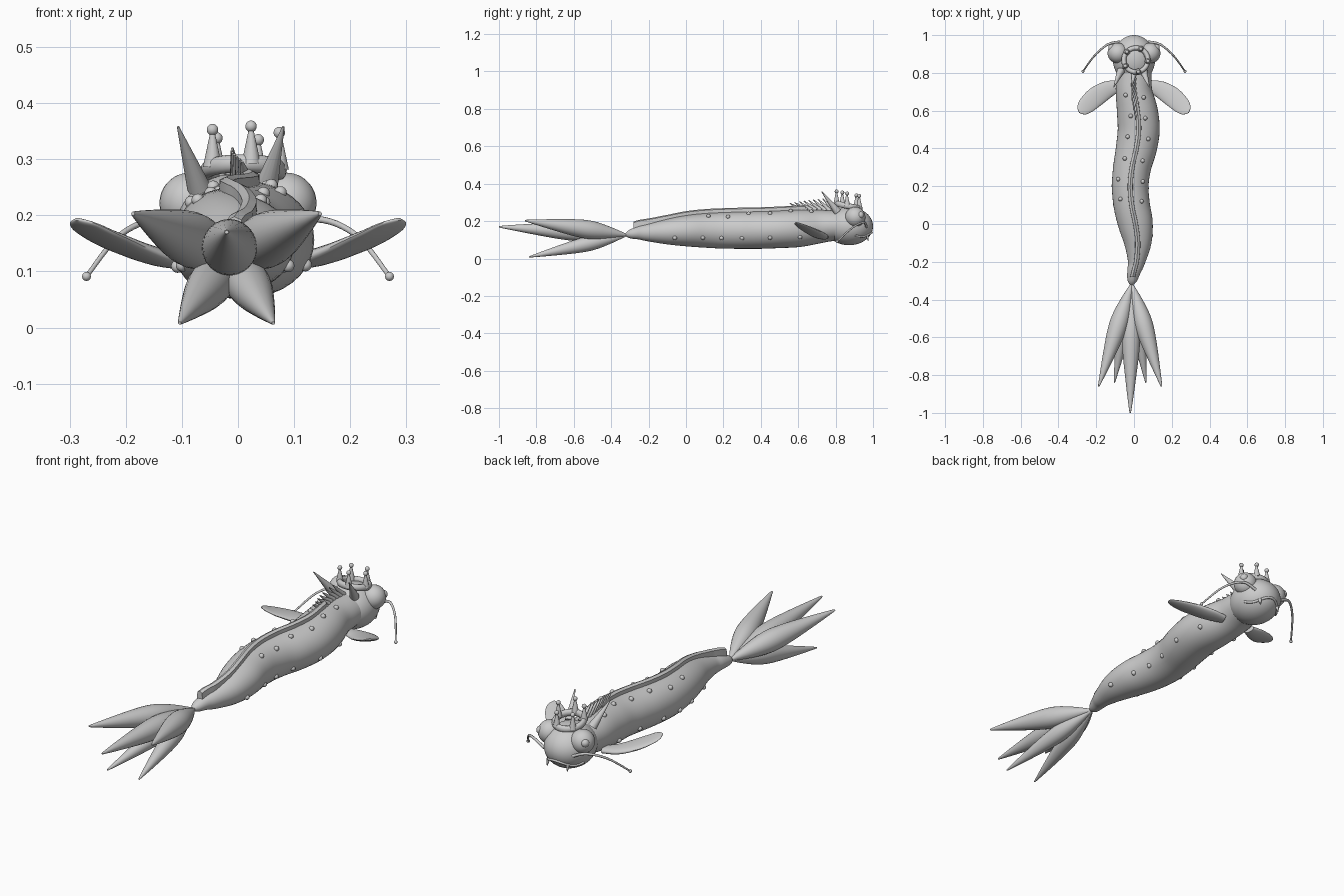
import bpy, bmesh, math
from mathutils import Vector

if "Cube" in bpy.data.objects:
    bpy.data.objects.remove(bpy.data.objects["Cube"])

grey = bpy.data.materials.new("plain_grey")
grey.diffuse_color = (0.6, 0.6, 0.6, 1)
grey.use_nodes = True
grey.node_tree.nodes["Principled BSDF"].inputs["Base Color"].default_value = grey.diffuse_color


def finish(name, bm, angle=50):
    bmesh.ops.recalc_face_normals(bm, faces=bm.faces)
    me = bpy.data.meshes.new(name)
    bm.to_mesh(me)
    bm.free()
    ob = bpy.data.objects.new(name, me)
    bpy.context.collection.objects.link(ob)
    me.materials.append(grey)
    bpy.ops.object.select_all(action='DESELECT')
    ob.select_set(True)
    bpy.context.view_layer.objects.active = ob
    bpy.ops.object.shade_smooth_by_angle(angle=math.radians(angle))
    return ob


def spline(rows, t):
    """Catmull-Rom sample of rows at t in 0..len-1"""
    i = min(int(t), len(rows) - 2)
    u = t - i
    a, b, c, d = (rows[max(0, min(len(rows) - 1, i + k))] for k in (-1, 0, 1, 2))
    return [q + 0.5 * u * (r - p + u * (2*p - 5*q + 4*r - s + u * (3*(q - r) + s - p)))
            for p, q, r, s in zip(a, b, c, d)]


def skin(bm, rings):
    loops = [[bm.verts.new(p) for p in ring] for ring in rings]
    n = len(loops[0])
    for a, b in zip(loops, loops[1:]):
        for i in range(n):
            bm.faces.new((a[i], a[(i+1) % n], b[(i+1) % n], b[i]))
    bm.faces.new(loops[0])
    bm.faces.new(loops[-1])


def sweep(name, rows, steps=4, sides=24, flat=False):
    """Rows: x, y, z, half width, half height"""
    m = (len(rows) - 1) * steps
    pts = [spline(rows, k / steps) for k in range(m + 1)]
    rings = []
    for k, p in enumerate(pts):
        c = Vector(p[:3])
        d = (Vector(pts[min(m, k+1)][:3]) - Vector(pts[max(0, k-1)][:3])).normalized()
        side = d.cross(Vector((0, 0, 1))).normalized()
        up = side.cross(d)
        w, h = max(p[3], .002), max(p[4], .002)
        rings.append([c + side * w * math.cos(a) + up * h * math.sin(a)
                      for a in (2 * math.pi * i / sides for i in range(sides))])
    bm = bmesh.new()
    skin(bm, rings)
    return finish(name, bm)


def ball(name, loc, r, scale=(1, 1, 1), seg=20):
    bm = bmesh.new()
    bmesh.ops.create_uvsphere(bm, u_segments=seg, v_segments=seg * 2 // 3, radius=r)
    for v in bm.verts:
        v.co = Vector(loc) + Vector(a * b for a, b in zip(v.co, scale))
    return finish(name, bm)


def cone(name, a, b, r, r2=.001):
    return sweep(name, [(*a, r, r), (*b, r2, r2)], 1, 14)


# Winding body: y, x, z, half width, half height
BODY = [(-.325, -.012, .125, .006, .006), (-.30, -.01, .13, .025, .023),
        (-.25, 0, .137, .036, .036), (-.2, .013, .138, .046, .047),
        (-.1, .02, .143, .073, .068), (0, .008, .148, .092, .083),
        (.1, -.012, .15, .096, .092), (.2, -.02, .15, .097, .097),
        (.3, -.01, .151, .10, .099), (.4, .012, .152, .108, .10),
        (.5, .025, .156, .111, .10), (.6, .017, .161, .108, .10),
        (.7, 0, .17, .097, .091), (.78, 0, .175, .093, .082), (.86, 0, .175, .09, .08)]
sweep("body", [(x, y, z, w, h) for y, x, z, w, h in BODY], 4, 36)


def at(y):
    """Body row at a given y"""
    for i, (a, b) in enumerate(zip(BODY, BODY[1:])):
        if y <= b[0]:
            return spline(BODY, i + (y - a[0]) / (b[0] - a[0]))
    return BODY[-1]


# Ridge along the back
bm = bmesh.new()
rings = []
for k in range(61):
    y = -.28 + .92 * k / 60
    _, x, z, w, h = at(y)
    t = z + h
    top = t + .022 + .014 * max(0, 1 - k / 12)
    rings.append([(x - .014, y, t - .02), (x + .014, y, t - .02),
                  (x + .013, y, top - .006), (x, y, top), (x - .013, y, top - .006)])
skin(bm, rings)
finish("back_ridge", bm, 40)

# Spines leaning back behind the crown
for k in range(8):
    y = .60 + .025 * k
    _, x, z, w, h = at(y)
    cone("back_spine", (x, y + .02, z + h - .005), (x - .01, y - .045, z + h + .035 + .004 * k), .014)

# Warts on the flanks: y, angle from horizontal
for s in (1, -1):
    for y, deg in [(-.06, -28), (.09, -25), (.19, -25), (.3, -25), (.45, -25), (.61, -28),
                   (.12, 55), (.225, 48), (.335, 62), (.45, 60), (.56, 70), (.67, 62)]:
        y += .012 * (s < 0)
        _, x, z, w, h = at(y)
        a = math.radians(deg)
        ball("wart", (x + s * w * math.cos(a), y, z + h * math.sin(a)), .0115, seg=12)

# Tail fan of five pointed lobes
root = Vector((-.012, -.315, .125))
for tip, g in [((-.187, -.86, .203), 1), ((.146, -.86, .203), 1), ((-.104, -.84, .008), .8),
               ((.063, -.84, .008), .8), ((-.02, -1.0, .17), 1.0)]:
    d = Vector(tip) - root
    sweep("tail_lobe", [(*(root + d * t), r * g, r * g) for t, r in
                        [(0, .005), (.17, .031), (.34, .048), (.5, .046), (.75, .027), (.97, .007), (1, .003)]], 4, 24)

# Head
ball("head", (0, .872, .173), 1, (.112, .128, .102), 36)


def on_head(a, z):
    f = math.sqrt(1 - ((z - .173) / .102) ** 2)
    return (.112 * f * math.sin(a), .872 + .128 * f * math.cos(a), z)


# Lips and fangs
lips = []
for k in range(13):
    a = math.radians(-72 + 12 * k)
    lips.append((*on_head(a, .128 + .012 * math.cos(a * 3.5)), .006, .006))
sweep("lips", lips, 2, 10)

for s in (1, -1):
    x, y, z = on_head(s * .55, .125)
    cone("fang", (x, y, z), (x * 1.03, y + .006, z - .03), .009)
    # Bulging eyes with raised pupils
    ball("eye", (s * .086, .905, .222), .054, seg=28)
    ball("pupil", (s * .117, .932, .232), .0195)
    # Whiskers with bead ends
    sweep("whisker", [(s * .075, .965, .17, .007, .007), (s * .14, .95, .193, .006, .006),
                      (s * .21, .89, .165, .005, .005), (s * .27, .808, .091, .004, .004)], 6, 10)
    ball("whisker_bead", (s * .27, .808, .091), .008, seg=12)
    # Side fins
    sweep("side_fin", [(s * .075, .735, .115, .028, .014), (s * .14, .712, .125, .045, .016),
                       (s * .20, .675, .145, .052, .014), (s * .25, .63, .168, .046, .010),
                       (s * .277, .60, .185, .03, .006), (s * .287, .588, .193, .005, .003)], 5, 24)
    # Horns sweeping back
    cone("horn", (-.01 + s * .06, .81, .25), (-.013 + s * .094, .725, .358), .021)

# Crown: tilted band with five bead-topped points
cx, cy, R = .01, .868, .064


def band_z(y):
    return .28 - (y - cy) * .2


bm = bmesh.new()
rings = []
N = 40
grid = []
for i in range(N):
    a = 2 * math.pi * i / N
    grid.append([bm.verts.new((cx + (R + .013 * math.cos(b)) * math.cos(a),
                               cy + (R + .013 * math.cos(b)) * math.sin(a),
                               band_z(cy + R * math.sin(a)) + .016 * math.sin(b)))
                 for b in (2 * math.pi * j / 12 for j in range(12))])
for i in range(N):
    for j in range(12):
        p, q = grid[i], grid[(i + 1) % N]
        bm.faces.new((p[j], q[j], q[(j+1) % 12], p[(j+1) % 12]))
finish("crown_band", bm)

for k in range(5):
    a = math.radians(282 + 72 * k)
    x, y = cx + R * math.cos(a), cy + R * math.sin(a)
    z = band_z(y)
    cone("crown_point", (x, y, z), (x, y - .001, z + .062), .017, .004)
    ball("crown_bead", (x, y, z + .066), .0105, seg=14)
